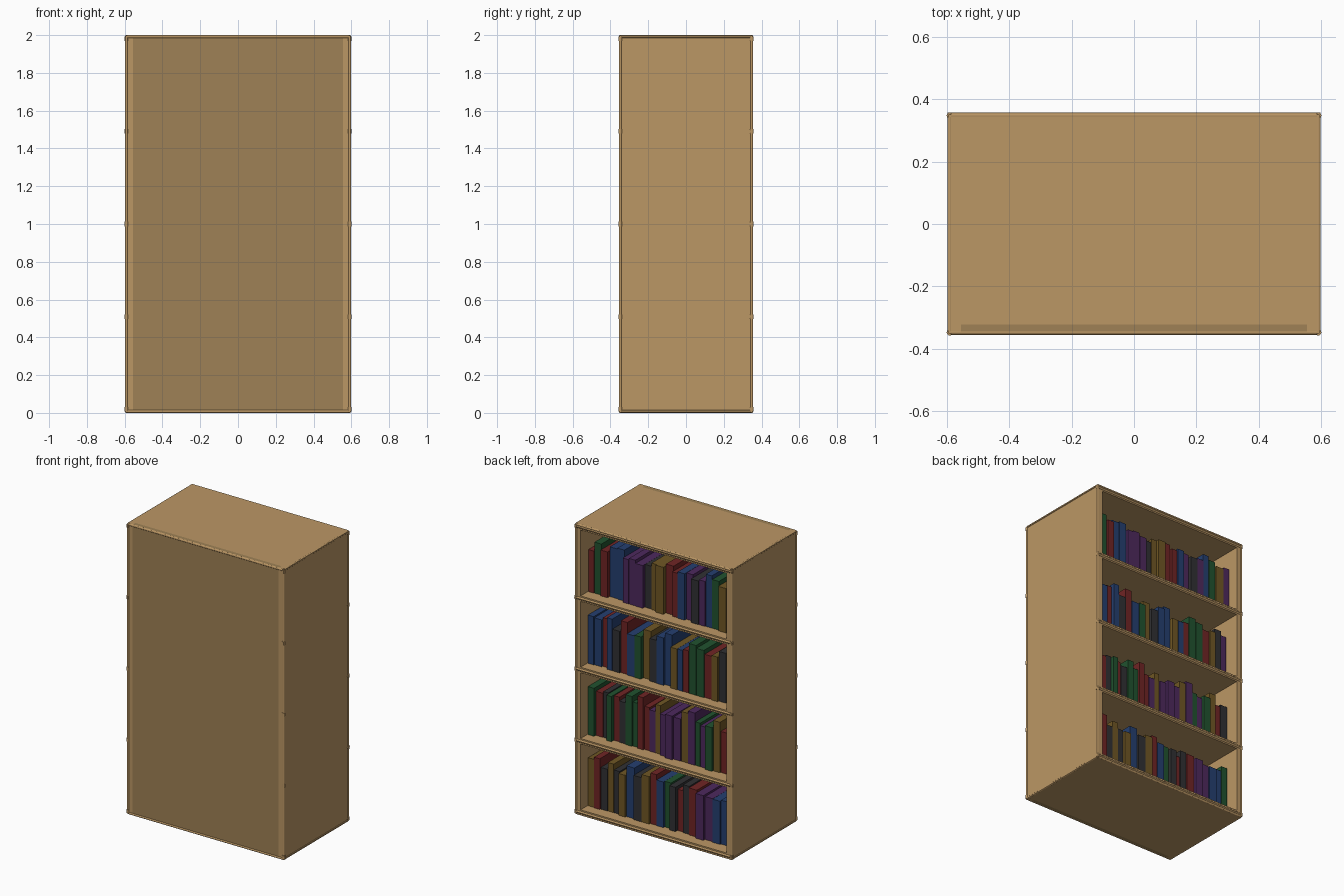
import bpy, random
from mathutils import Vector

if "Cube" in bpy.data.objects:
    bpy.data.objects.remove(bpy.data.objects["Cube"])

random.seed(4)


def material(name, rgb):
    m = bpy.data.materials.new(name)
    m.diffuse_color = (*rgb, 1)
    m.use_nodes = True
    m.node_tree.nodes["Principled BSDF"].inputs["Base Color"].default_value = m.diffuse_color
    return m


wood = material("wood", (0.50, 0.31, 0.13))
dark_wood = material("dark_wood", (0.345, 0.222, 0.092))
book_mats = {
    "R": material("red_cover", (0.16, 0.018, 0.018)),
    "G": material("green_cover", (0.015, 0.085, 0.028)),
    "B": material("blue_cover", (0.018, 0.05, 0.16)),
    "P": material("purple_cover", (0.075, 0.022, 0.11)),
    "Y": material("ochre_cover", (0.16, 0.095, 0.018)),
    "K": material("charcoal_cover", (0.03, 0.03, 0.033)),
}


def box(name, lo, hi, mat):
    lo, hi = Vector(lo), Vector(hi)
    bpy.ops.mesh.primitive_cube_add(size=1, location=(lo + hi) / 2)
    ob = bpy.context.object
    ob.name = name
    ob.scale = hi - lo
    bpy.ops.object.transform_apply(location=False, rotation=False)
    ob.data.materials.append(mat)
    return ob


def rod(name, a, b, r):
    """Round moulding running from a to b."""
    a, b = Vector(a), Vector(b)
    bpy.ops.mesh.primitive_cylinder_add(vertices=12, radius=r, depth=(b - a).length,
                                        location=(a + b) / 2)
    ob = bpy.context.object
    ob.name = name
    ob.rotation_euler = (b - a).to_track_quat("Z", "Y").to_euler()
    ob.data.materials.append(wood)
    bpy.ops.object.shade_smooth_by_angle()
    return ob


T, W, D = 0.04, 0.595, 0.352               # board thickness, half width, half depth
levels = [0.02 + 0.49 * i for i in range(5)]
inner = W - T

# Side boards and panel closing the front
box("left_board", (-W, -D, 0.001), (-inner, D, 1.999), wood)
box("right_board", (inner, -D, 0.001), (W, D, 1.999), wood)
box("closing_panel", (-inner, -D, 0.001), (inner, -D + 0.03, 1.999), dark_wood)

# Horizontal boards with a round moulding on the open side
for i, z in enumerate(levels):
    box(f"shelf_{i}", (-inner, -D + 0.03, z - T / 2 + 0.001),
        (inner, D, z + T / 2 - 0.001), wood)
    rod(f"shelf_moulding_{i}", (-W - 0.004, D - 0.005, z), (W + 0.004, D - 0.005, z), 0.011)

# Slim mouldings on the outer edges, with small knuckles at the shelf levels
R = 0.008
ex, ey = W - R + 0.004, D - R + 0.004
for sx in (-1, 1):
    for sy in (-1, 1):
        rod("corner_bead", (sx * ex, sy * ey, R), (sx * ex, sy * ey, 2 - R), R)
        for z in levels:
            rod("corner_knuckle", (sx * ex, sy * ey, z - 0.012),
                (sx * ex, sy * ey, z + 0.012), R + 0.002)
for z in (R, 2 - R):
    for s in (-1, 1):
        rod("long_edge_bead", (-W + R, s * ey, z), (W - R, s * ey, z), R)
        rod("short_edge_bead", (s * ex, -D + R, z), (s * ex, D - R, z), R)

# Rows of books, bottom to top, from +x to -x
rows = ["YRKYKYBKYRBGKRKRPPBBG",
        "GRKGRKGGRRPYPPPYPGPGYRK",
        "BBRBKRBGYKBBYBRGGRYKP",
        "RGRBBPPPKYYRRBPKPBGYP"]
for r, row in enumerate(rows):
    widths = [random.uniform(0.038, 0.056) for _ in row]
    k = 1.1 / sum(widths)
    x, base = 0.55, levels[r] + T / 2
    for c, w in zip(row, widths):
        w *= k
        h = random.uniform(0.28, 0.36)
        half = random.uniform(0.255, 0.285)
        box("book", (x - w + 0.002, -half, base), (x, half, base + h), book_mats[c])
        x -= w
